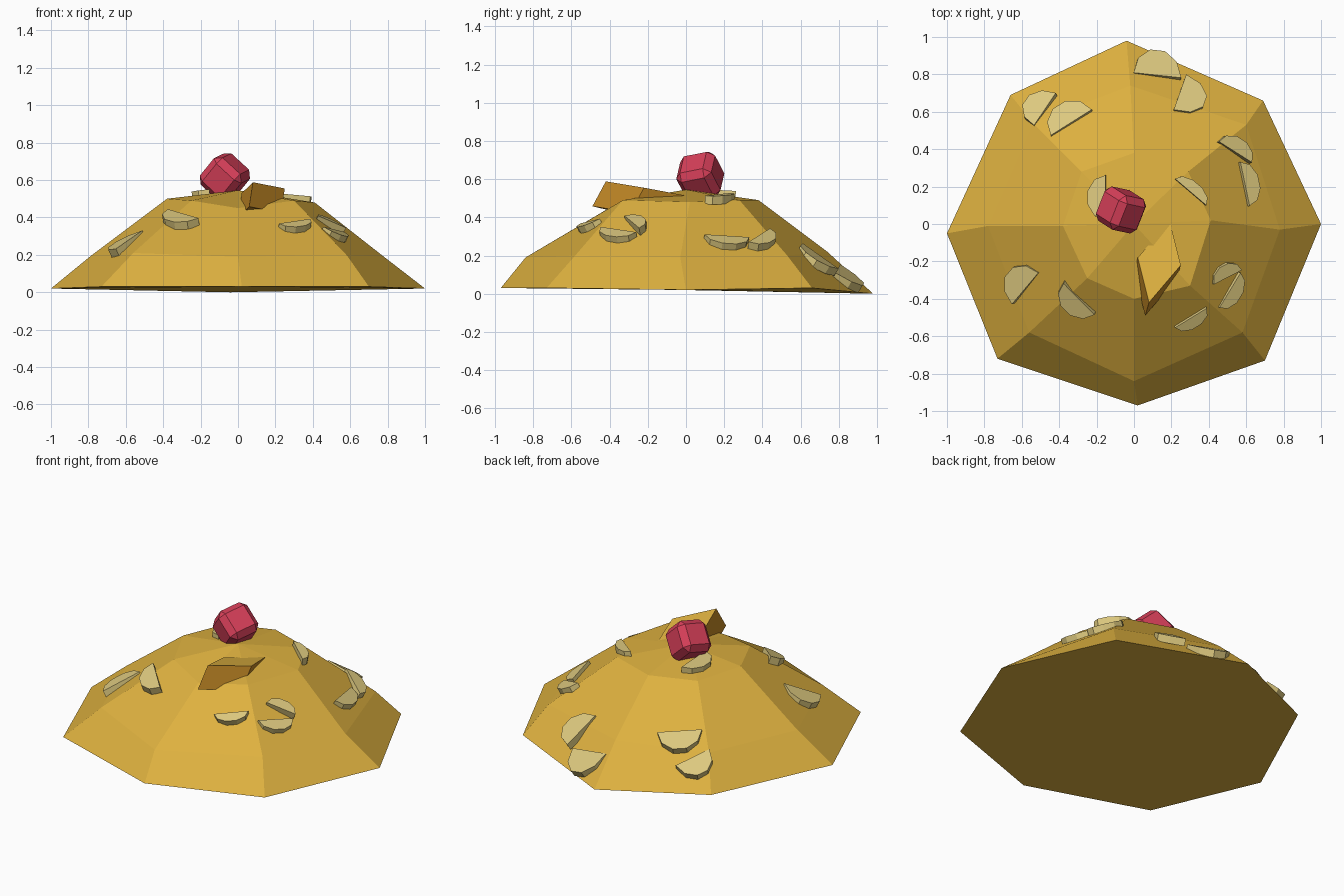
import bpy, bmesh
from math import radians, cos, sin, pi
from mathutils import Vector, Matrix, Euler
from mathutils.bvhtree import BVHTree

if "Cube" in bpy.data.objects:
    bpy.data.objects.remove(bpy.data.objects["Cube"], do_unlink=True)


def material(name, rgb):
    m = bpy.data.materials.new(name)
    m.use_nodes = True
    m.diffuse_color = (*rgb, 1)
    m.node_tree.nodes["Principled BSDF"].inputs["Base Color"].default_value = (*rgb, 1)
    return m


golden = material("golden", (0.73, 0.44, 0.05))
caramel = material("caramel", (0.57, 0.26, 0.02))
cream = material("cream", (0.72, 0.58, 0.21))
cherry = material("cherry red", (0.68, 0.05, 0.10))


def add_object(name, bm, *mats):
    bmesh.ops.recalc_face_normals(bm, faces=bm.faces)
    mesh = bpy.data.meshes.new(name)
    bm.to_mesh(mesh)
    ob = bpy.data.objects.new(name, mesh)
    bpy.context.collection.objects.link(ob)
    for m in mats:
        mesh.materials.append(m)
    return ob


def prism(bm, points, shift):
    """Closed slab: top outline plus the same outline moved by shift."""
    top = [bm.verts.new(p) for p in points]
    low = [bm.verts.new(Vector(p) + Vector(shift)) for p in points]
    n = len(top)
    cap = bm.faces.new(top)
    bm.faces.new(low[::-1])
    for i in range(n):
        bm.faces.new((top[i], low[i], low[(i + 1) % n], top[(i + 1) % n]))
    return cap


# Mound: three uneven eight-sided rings and a peak
RINGS = [
    [(1, 0, .02), (.69, .66, .03), (-.04, .98, 0), (-.66, .69, .02),
     (-1, -.05, .02), (-.73, -.72, .03), (.02, -.97, .03), (.70, -.73, .03)],
    [(.78, -.03, .19), (.60, .53, .2), (-.02, .74, .22), (-.54, .54, .2),
     (-.78, -.01, .2), (-.56, -.58, .21), (0, -.84, .19), (.58, -.58, .2)],
    [(.41, .02, .48), (.29, .28, .49), (0, .38, .49), (-.28, .28, .49),
     (-.38, -.01, .5), (-.25, -.29, .49), (0, -.40, .45), (.30, -.33, .49)],
]
bm = bmesh.new()
rings = [[bm.verts.new(p) for p in ring] for ring in RINGS]
peak = bm.verts.new((0, 0, .545))
bm.faces.new(rings[0][::-1])
for i in range(8):
    j = (i + 1) % 8
    for a, b in zip(rings, rings[1:]):
        bm.faces.new((a[i], a[j], b[j], b[i]))
    bm.faces.new((rings[2][i], rings[2][j], peak))
add_object("mound", bm, golden)
surface = BVHTree.FromBMesh(bm)

# Nut flakes: chord centre x, y, direction of the round side, half length, depth
FLAKES = [
    (.12, .78, 90, .13, .14), (.24, .69, -20, .12, .15), (.53, .38, 65, .11, .08),
    (.58, .21, 10, .12, .08), (.30, .17, 50, .11, .06), (.49, -.28, 110, .09, .07),
    (.50, -.35, -35, .11, .07), (.30, -.49, -55, .10, .06), (-.29, -.39, 220, .12, .10),
    (-.57, -.34, 135, .12, .13), (-.15, .14, 180, .12, .10), (-.47, .60, 155, .11, .12),
    (-.33, .53, 125, .13, .12),
]
OUTLINE = [(cos(pi * k / 5), sin(pi * k / 5)) for k in range(6)]
for n, (x, y, turn, half, depth) in enumerate(FLAKES, 1):
    a = radians(turn)
    mid = (x + cos(a) * depth / 2, y + sin(a) * depth / 2)
    hit, normal, _, _ = surface.ray_cast(Vector((*mid, 2)), Vector((0, 0, -1)))
    up = (normal + Vector((0, 0, .4))).normalized()
    out = Vector((cos(a), sin(a), 0))
    out.z = -(out.x * up.x + out.y * up.y) / up.z
    side = out.normalized().cross(up).normalized()
    bm = bmesh.new()
    pts = [hit + up * .03 + side * half * u + out * depth * (v - .5) for u, v in OUTLINE]
    prism(bm, pts, up * -.045)
    add_object(f"nut_flake_{n}", bm, cream)

# Caramel chunk with a golden top
bm = bmesh.new()
top = prism(bm, [(.02, -.18, .53), (.08, -.42, .588), (.25, -.22, .555), (.19, .02, .51)],
            (-.02, -.07, -.13))
for f in bm.faces:
    f.material_index = 1 if f == top else 0
add_object("caramel_chunk", bm, caramel, golden)

# Red berry: a tumbled cube with cut edges
bm = bmesh.new()
bmesh.ops.create_cube(bm, size=.2)
bmesh.ops.bevel(bm, geom=bm.edges[:], offset=.035, segments=1, affect='EDGES')
turn = Euler((radians(14), radians(42), radians(-12))).to_matrix().to_4x4()
bmesh.ops.transform(bm, matrix=Matrix.Translation((-.07, .075, .615)) @ turn, verts=bm.verts)
add_object("red_berry", bm, cherry)
